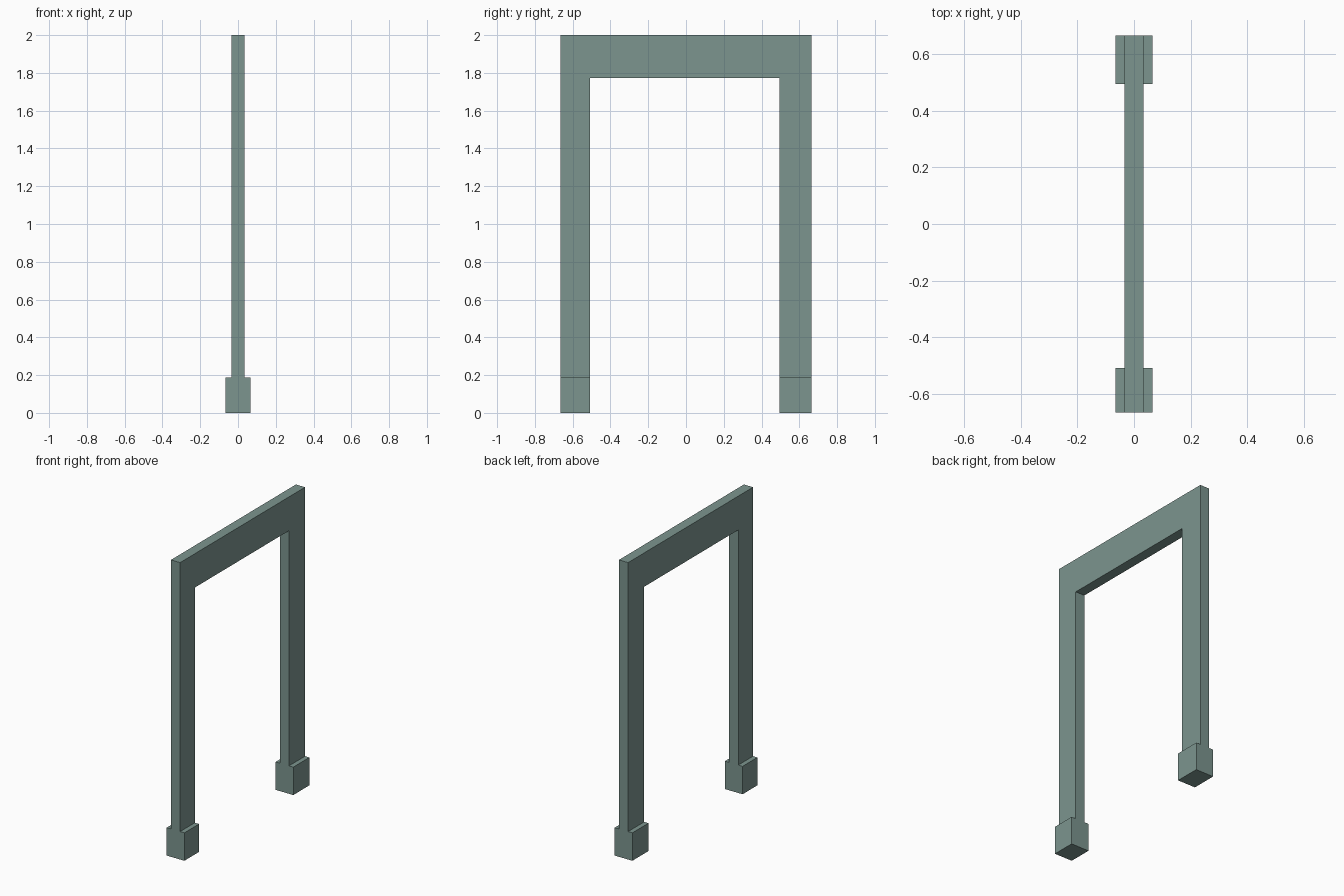
import bpy, bmesh

if "Cube" in bpy.data.objects:
    bpy.data.objects.remove(bpy.data.objects["Cube"])

# Dimensions
Y_OUT, Y_LEFT, Y_RIGHT = 0.665, -0.508, 0.494
Z_TOP, Z_BEAM, Z_FOOT = 2.0, 1.772, 0.188
X_POST, X_FOOT = 0.034, 0.066

mat = bpy.data.materials.new("grey green")
mat.diffuse_color = (0.202, 0.301, 0.275, 1.0)
mat.use_nodes = True
mat.node_tree.nodes["Principled BSDF"].inputs["Base Color"].default_value = mat.diffuse_color


def prism(name, profile, offset, open_sides=()):
    """Extrude a closed profile by offset, leaving out hidden joint sides."""
    bm = bmesh.new()
    a = [bm.verts.new(p) for p in profile]
    b = [bm.verts.new([p[i] + offset[i] for i in range(3)]) for p in profile]
    bm.faces.new(a)
    bm.faces.new(b[::-1])
    n = len(profile)
    for i in range(n):
        if i not in open_sides:
            j = (i + 1) % n
            bm.faces.new((a[j], a[i], b[i], b[j]))
    bmesh.ops.recalc_face_normals(bm, faces=bm.faces)
    mesh = bpy.data.meshes.new(name)
    bm.to_mesh(mesh)
    bm.free()
    mesh.materials.append(mat)
    obj = bpy.data.objects.new(name, mesh)
    bpy.context.collection.objects.link(obj)
    return obj


# Door frame: two posts and a top beam in one outline, open where it meets the feet
outline = [(-Y_OUT, Z_FOOT), (-Y_OUT, Z_TOP), (Y_OUT, Z_TOP), (Y_OUT, Z_FOOT),
           (Y_RIGHT, Z_FOOT), (Y_RIGHT, Z_BEAM), (Y_LEFT, Z_BEAM), (Y_LEFT, Z_FOOT)]
prism("door_frame", [(-X_POST, y, z) for y, z in outline], (2 * X_POST, 0, 0), (3, 7))

# Feet: wider blocks under each post, open under the post
foot = [(-X_FOOT, 0), (X_FOOT, 0), (X_FOOT, Z_FOOT), (X_POST, Z_FOOT),
        (-X_POST, Z_FOOT), (-X_FOOT, Z_FOOT)]
for name, y0, y1 in (("front_foot", -Y_OUT, Y_LEFT), ("back_foot", Y_RIGHT, Y_OUT)):
    prism(name, [(x, y0, z) for x, z in foot], (0, y1 - y0, 0), (3,))
